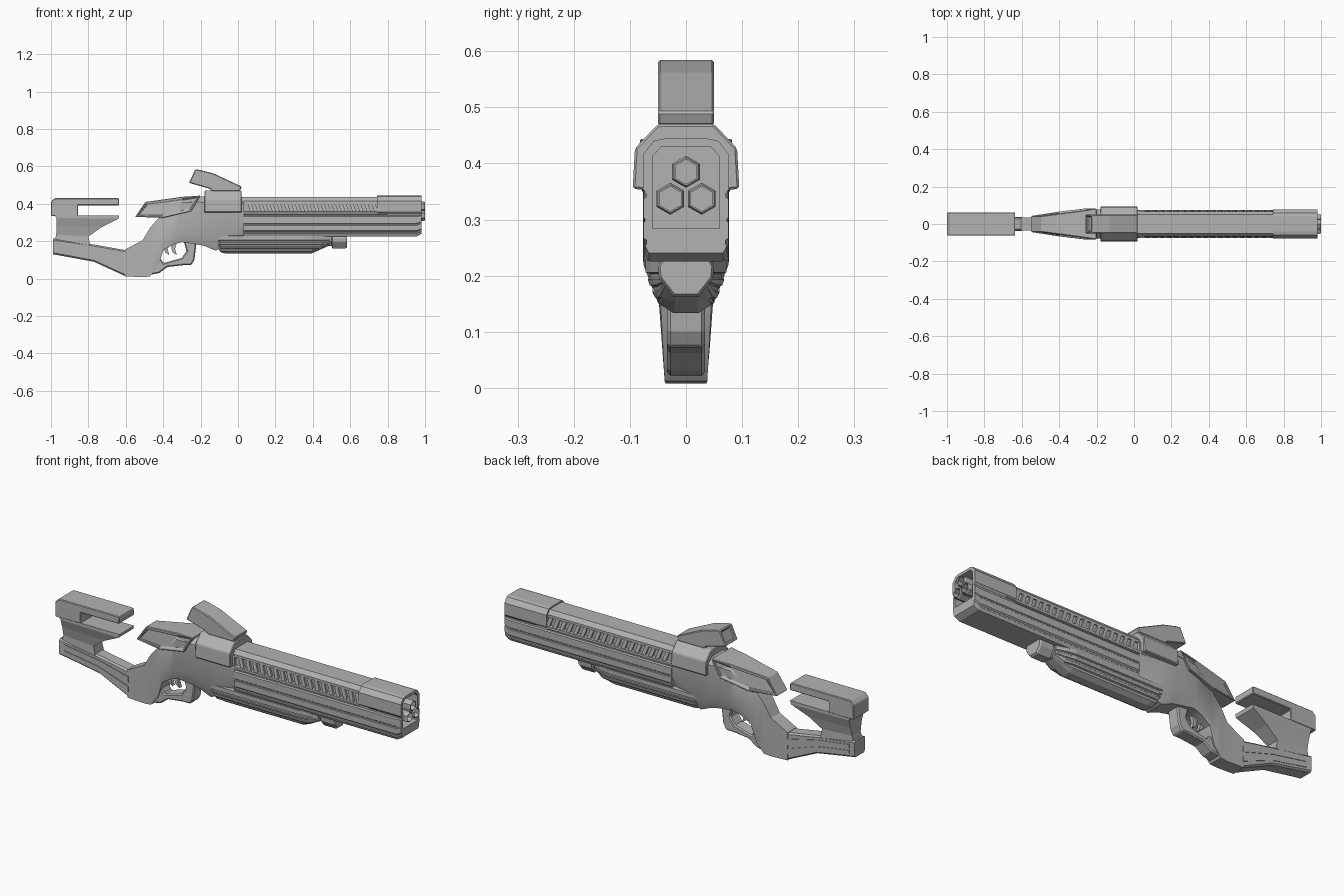
import bpy, bmesh, math

if "Cube" in bpy.data.objects:
    bpy.data.objects.remove(bpy.data.objects["Cube"])

grey = bpy.data.materials.new("gunmetal grey")
grey.diffuse_color = (0.45, 0.45, 0.45, 1)
grey.use_nodes = True
grey.node_tree.nodes["Principled BSDF"].inputs["Base Color"].default_value = grey.diffuse_color


def finish(name, bm, smooth=None, bevel=0):
    bmesh.ops.recalc_face_normals(bm, faces=bm.faces)
    me = bpy.data.meshes.new(name)
    bm.to_mesh(me)
    bm.free()
    me.materials.append(grey)
    ob = bpy.data.objects.new(name, me)
    bpy.context.collection.objects.link(ob)
    if bevel:
        mod = ob.modifiers.new("bevel", 'BEVEL')
        mod.width, mod.segments = bevel, 1
        mod.limit_method, mod.angle_limit = 'ANGLE', math.radians(40)
    if smooth:
        bpy.ops.object.select_all(action='DESELECT')
        ob.select_set(True)
        bpy.context.view_layer.objects.active = ob
        bpy.ops.object.shade_smooth_by_angle(angle=math.radians(smooth))
    return ob


def loft(name, rings, smooth=None, bevel=0):
    """Skin a row of closed rings and cap both ends."""
    bm = bmesh.new()
    rows = [[bm.verts.new(p) for p in r] for r in rings]
    n = len(rows[0])
    for a, b in zip(rows, rows[1:]):
        for i in range(n):
            bm.faces.new((a[i], a[(i + 1) % n], b[(i + 1) % n], b[i]))
    bm.faces.new(rows[0])
    bm.faces.new(rows[-1])
    return finish(name, bm, smooth, bevel)


def section(x, half):
    """Mirror a half profile of (y, z), top to bottom, at station x."""
    return [(x, y, z) for y, z in half] + [(x, -y, z) for y, z in reversed(half)]


def chamfered(x, z0, z1, w, c):
    return section(x, [(w - c, z1), (w, z1 - c), (w, z0 + c), (w - c, z0)])


def side_prism(name, outline, width, bevel=0, panel=0):
    """Extrude an (x, z) outline to both sides; width may depend on x, z."""
    f = width if callable(width) else (lambda x, z: width)
    bm = bmesh.new()
    rows = [[bm.verts.new((x, s * f(x, z), z)) for x, z in outline] for s in (1, -1)]
    n = len(outline)
    for i in range(n):
        j = (i + 1) % n
        bm.faces.new((rows[0][i], rows[0][j], rows[1][j], rows[1][i]))
    sides = [bm.faces.new(r) for r in rows]
    if panel:
        bmesh.ops.recalc_face_normals(bm, faces=bm.faces)
        bmesh.ops.inset_region(bm, faces=sides, thickness=panel, depth=0)
        bmesh.ops.inset_region(bm, faces=sides, thickness=0.003, depth=-0.007)
    return finish(name, bm, None, bevel)


# ---- stock
side_prism("cheek_rest", [(-1, .335), (-1, .41), (-.98, .43), (-.64, .43), (-.635, .425),
                          (-.635, .392), (-.855, .392), (-.855, .335)], .062, .005)
loft("stock_column", [[(a, -w, z), (b, -w, z2), (b, w, z2), (a, w, z)] for a, b, w, z, z2 in (
    (-.985, -.79, .036, .18, .18), (-.972, -.80, .034, .235, .225),
    (-.97, -.73, .045, .28, .275), (-.97, -.64, .06, .325, .32),
    (-.98, -.635, .06, .338, .338))])
stock = [(-.99, .13, .215, .042), (-.96, .125, .21, .04), (-.77, .09, .182, .035),
         (-.60, .012, .152, .035)]
loft("lower_stock", [chamfered(x, a, b, w, .008) for x, a, b, w in stock])
for k, (u, v) in enumerate(((.22, .42), (.56, .78))):       # long raised strips
    loft(f"stock_strip_{k}", [section(x, [(w + .003, a + v * (b - a)), (w + .003, a + u * (b - a))])
                              for x, a, b, w in stock[1:]])

# ---- neck running into the receiver
stations = [(-.605, .012, .155, .036), (-.51, .008, .205, .036), (-.47, .012, .272, .038),
            (-.43, .06, .318, .043), (-.40, .15, .35, .05), (-.34, .185, .40, .062),
            (-.30, .195, .43, .07), (-.23, .185, .438, .075), (-.18, .175, .438, .077),
            (-.12, .15, .435, .076), (-.08, .165, .43, .074), (.03, .225, .43, .073)]
rings = []
for x, a, b, w in stations:
    t = max(0, min(1, (x + .47) / .25))
    rings.append(section(x, [(w * (1 - .4 * t), b), (w, b - .01 - .02 * t),
                             (w, a + .01 + .06 * t), (w * (1 - .35 * t), a)]))
loft("receiver", rings, 30)

# rear hood with sunken side panels
side_prism("rear_hood", [(-.55, .33), (-.495, .41), (-.30, .437), (-.20, .444), (-.25, .36),
                         (-.40, .325)],
           lambda x, z: .03 + max(0, x + .55) * .15 + max(0, .44 - z) * .12, .004, .012)

# ---- trigger guard and triggers
side_prism("trigger_guard", [(-.51, .012), (-.42, .03), (-.378, .062), (-.29, .072), (-.25, .072),
                             (-.233, .10), (-.222, .19), (-.29, .20), (-.275, .147),
                             (-.302, .11), (-.398, .083), (-.43, .13)], .034, .006)
for k, x in enumerate((-.385, -.345)):
    side_prism(f"trigger_{k}", [(x - .01, .19), (x + .02, .20), (x + .008, .16), (x + .018, .125),
                                (x - .004, .14), (x - .012, .165)], .01)

# ---- sight collar and sight
collar = [(.05, .47), (.091, .427), (.095, .355), (.07, .352)]
loft("sight_collar", [section(x, collar) for x in (-.18, .02)], None, .004)
sight = side_prism("sight", [(-.262, .512), (-.228, .585), (-.20, .58), (-.13, .562), (.02, .492),
                             (.01, .468), (-.14, .468), (-.15, .48)], .05, .004)
bm = bmesh.new()
bm.from_mesh(sight.data)
rear = [f for f in bm.faces if f.normal.x < -.8 and f.calc_center_median().x < -.24]
bmesh.ops.inset_region(bm, faces=rear, thickness=.012)
bmesh.ops.inset_region(bm, faces=rear, thickness=.002, depth=-.012)
bm.to_mesh(sight.data)
bm.free()

# ---- vented shroud over the barrels
shroud = [(.05, .436), (.066, .415), (.066, .402), (.06, .402), (.06, .36), (.074, .357),
          (.074, .345), (.066, .342), (.066, .325)]
loft("vented_shroud", [section(x, shroud) for x in (-.05, .80)])
for s in (1, -1):
    for i in range(18):
        x = .05 + i * .039
        loft(f"vent_fin_{'l' if s > 0 else 'r'}_{i}", [
            [(x + d, s * .058, z), (x + d + .02, s * .058, z),
             (x + d + .02, s * y, z), (x + d, s * y, z)]
            for d, z, y in ((.016, .358, .073), (0, .403, .067))])

# ---- lower barrel housing and muzzle block, both hollowed at the front
low = [(.07, .337), (.076, .332), (.076, .296), (.073, .293), (.073, .288), (.076, .285),
       (.076, .256), (.07, .25), (.07, .243), (.073, .24), (.066, .225)]
housing = loft("barrel_housing", [section(.03, low), section(.955, low),
               section(.982, [(y, max(z, .24 + (z - .225) * .9)) for y, z in low])])
block = [(.04, .444), (.058, .44), (.077, .415), (.077, .355), (.07, .345), (.07, .33)]
muzzle = loft("muzzle_block", [section(x, block) for x in (.742, .982)])
cutter = loft("muzzle_cutter", [section(x, [(.044, .43), (.06, .412), (.06, .284)])
                                for x in (.92, 1.05)])
cutter.hide_render = True
cutter.hide_viewport = True
for ob in (housing, muzzle):
    mod = ob.modifiers.new("recess", 'BOOLEAN')
    mod.object, mod.operation, mod.solver = cutter, 'DIFFERENCE', 'EXACT'


def hexagon(x, y, z, r):
    return [(x, y + r * math.sin(i * math.pi / 3), z + r * math.cos(i * math.pi / 3))
            for i in range(6)]


# three hexagonal barrels with open bores
for k, (y, z) in enumerate(((0, .385), (-.028, .337), (.028, .337))):
    loft(f"barrel_{k}", [hexagon(.90, y, z, .0285), hexagon(.99, y, z, .0285),
                         hexagon(1, y, z, .025), hexagon(1, y, z, .022), hexagon(.95, y, z, .022)])

# ---- ribbed fore grip
grip = [(.05, .232), (.072, .228), (.072, .206), (.064, .203), (.064, .196), (.068, .193),
        (.065, .183), (.058, .180), (.057, .173), (.060, .170), (.055, .161), (.048, .158),
        (.046, .152), (.045, .148), (.022, .133)]


def grip_ring(x, f, floor):
    return section(x, [(y * f, max(z, floor + (z - .133) * .2)) for y, z in grip])


loft("fore_grip", [grip_ring(-.13, .95, .19), grip_ring(-.09, 1, .14), grip_ring(-.06, 1, .13),
                   grip_ring(.39, 1, .13), grip_ring(.44, .88, .155), grip_ring(.49, .66, .178)])
# under barrel tip, stepped
tip = [(.045, .226), (.05, .215), (.048, .195), (.022, .162)]
loft("grip_tip", [section(x, [(y * f, .226 - (.226 - z) * f) for y, z in tip])
                  for x, f in ((.40, .8), (.50, .8), (.505, 1), (.575, 1), (.583, .92))])
